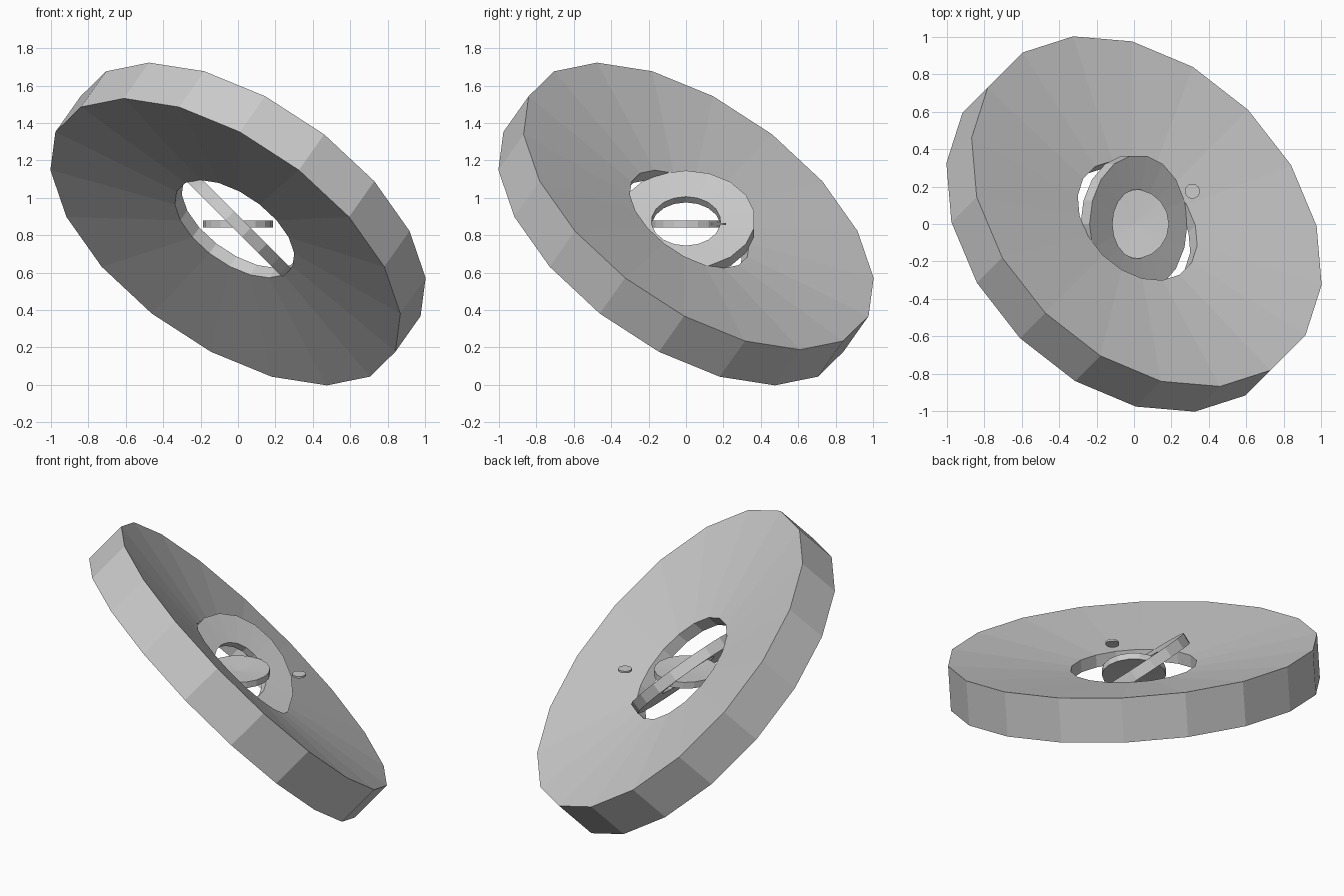
import bpy, bmesh
from math import cos, sin, pi, radians

if "Cube" in bpy.data.objects:
    bpy.data.objects.remove(bpy.data.objects["Cube"])

CENTRE_Z = 0.86


def lathe(name, profile, sides, loc, rot=(0, 0, 0), closed=True):
    """Spin an (r, z) profile around z; open profiles start and end on the axis."""
    bm = bmesh.new()
    rings = []
    for r, z in profile:
        if r == 0:
            rings.append([bm.verts.new((0, 0, z))] * sides)
        else:
            rings.append([bm.verts.new((r * cos(2 * pi * i / sides), r * sin(2 * pi * i / sides), z))
                          for i in range(sides)])
    pairs = list(zip(rings, rings[1:]))
    if closed:
        pairs.append((rings[-1], rings[0]))
    for a, b in pairs:
        for i in range(sides):
            j = (i + 1) % sides
            bm.faces.new(dict.fromkeys((a[i], a[j], b[j], b[i])))
    bmesh.ops.recalc_face_normals(bm, faces=bm.faces)
    mesh = bpy.data.meshes.new(name)
    bm.to_mesh(mesh)
    bm.free()
    ob = bpy.data.objects.new(name, mesh)
    ob.location = loc
    ob.rotation_euler = [radians(a) for a in rot]
    bpy.context.collection.objects.link(ob)
    return ob


def ring(name, r_in, h_in, r_out, h_out, rot):
    # dished ring: half-thickness grows from the hole to the rim
    return lathe(name, [(r_in, -h_in), (r_out, -h_out), (r_out, h_out), (r_in, h_in)],
                 18, (0, 0, CENTRE_Z), rot)


def disc(name, r, h_mid, h_rim, loc, sides=18):
    return lathe(name, [(0, -h_mid), (r, -h_rim), (r, h_rim), (0, h_mid)],
                 sides, loc, closed=False)


# Nested tilted rings
ring("outer_ring", 0.37, 0.037, 1.085, 0.135, (0, 45, 45))
ring("middle_ring", 0.185, 0.022, 0.37, 0.034, (0, 45, 0))

# Level core disc and the small floating disc beside it
disc("core_disc", 0.187, 0.01, 0.02, (0, 0, CENTRE_Z))
disc("small_disc", 0.04, 0.006, 0.006, (0.312, 0.175, CENTRE_Z))
